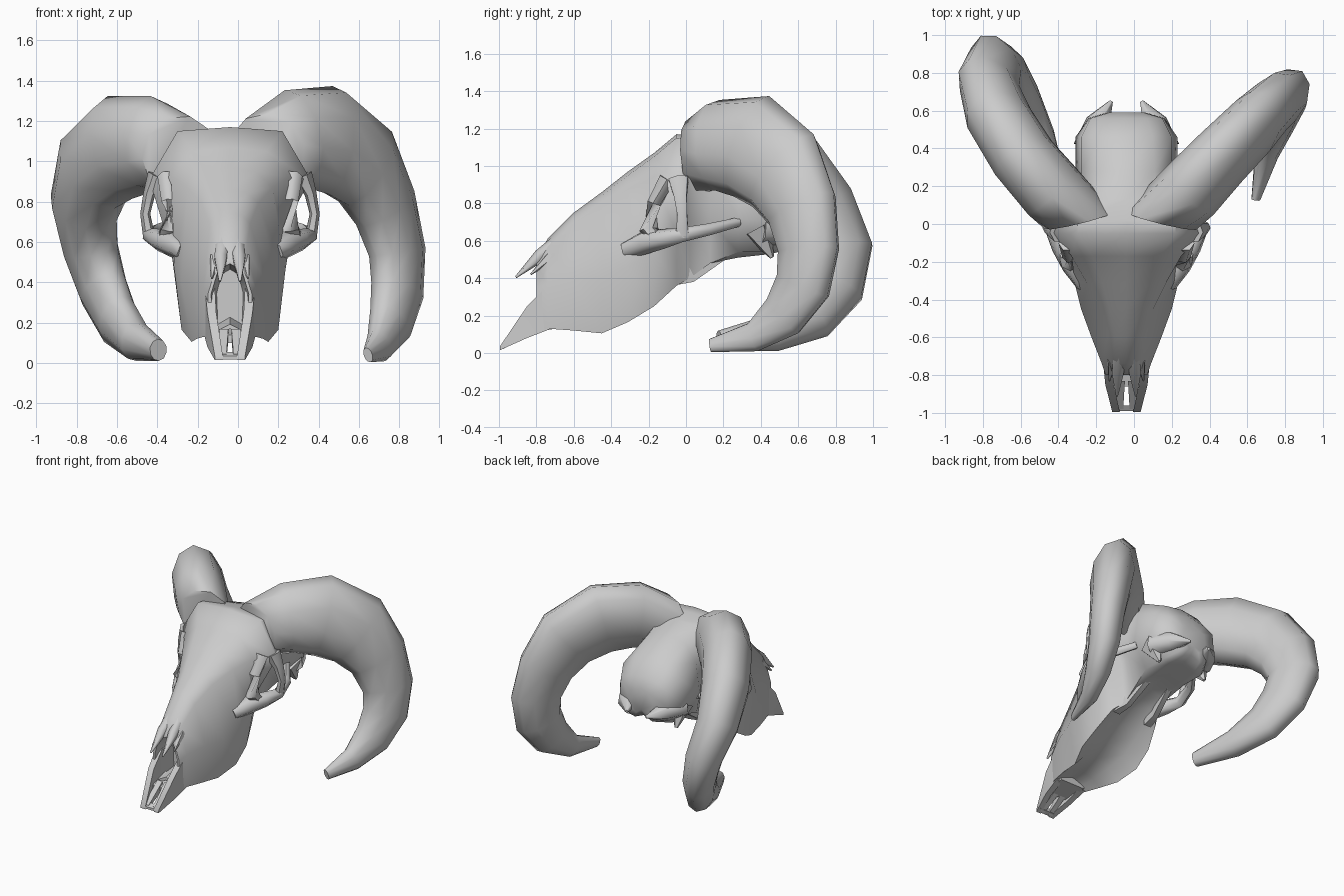
import bpy, bmesh
from math import cos, sin, pi, radians
from mathutils import Vector

CX = -0.04  # the skull sits slightly left of centre


def loft(name, rings, angle=50):
    """Skin closed rings of equal length into a capped solid."""
    bm = bmesh.new()
    vs = [[bm.verts.new(p) for p in ring] for ring in rings]
    n = len(vs[0])
    for a, b in zip(vs, vs[1:]):
        for i in range(n):
            j = (i + 1) % n
            bm.faces.new((a[i], a[j], b[j], b[i]))
    bm.faces.new(vs[0][::-1])
    bm.faces.new(vs[-1])
    bmesh.ops.recalc_face_normals(bm, faces=bm.faces)
    me = bpy.data.meshes.new(name)
    bm.to_mesh(me)
    bm.free()
    ob = bpy.data.objects.new(name, me)
    bpy.context.collection.objects.link(ob)
    bpy.ops.object.select_all(action='DESELECT')
    ob.select_set(True)
    bpy.context.view_layer.objects.active = ob
    bpy.ops.object.shade_smooth_by_angle(angle=radians(angle))
    return ob


def sweep(name, path, centre, sides=10, base_dir=None):
    """Oval tube; path rows are x, y, z, radius away from centre, radius across."""
    pts = [Vector(p[:3]) for p in path]
    rings = []
    for i, p in enumerate(pts):
        t = pts[min(i + 1, len(pts) - 1)] - pts[max(i - 1, 0)]
        if i == 0 and base_dir:
            t = Vector(base_dir)
        t.normalize()
        out = p - Vector(centre)
        out = (out - t * out.dot(t)).normalized()
        side = t.cross(out)
        a, b = path[i][3:5]
        rings.append([p + out * a * cos(2 * pi * k / sides) + side * b * sin(2 * pi * k / sides)
                      for k in range(sides)])
    return loft(name, rings, 60)


def bone(name, s, path, sides=6):
    """Round bone on side s; path rows are x, y, z, radius."""
    rows = [(CX + s * x, y, z, r, r) for x, y, z, r in path]
    return sweep(name, rows, (CX, 0.15, 3.0), sides)


def boxes(name, rows):
    """Bar made of rectangles: x, y, half width, low z, high z."""
    return loft(name, [[Vector((x - w, y, lo)), Vector((x + w, y, lo)),
                        Vector((x + w, y, hi)), Vector((x - w, y, hi))]
                       for x, y, w, lo, hi in rows], 35)


# skull: sections of y, top z, crown w, brow w/z, cheek w/z, lower w/z, palate z
sections = [
    (-0.80, 0.51, 0.04, 0.07, 0.47, 0.11, 0.34, 0.10, 0.12, 0.17),
    (-0.74, 0.61, 0.05, 0.08, 0.56, 0.13, 0.37, 0.13, 0.13, 0.18),
    (-0.60, 0.75, 0.06, 0.10, 0.69, 0.185, 0.40, 0.165, 0.12, 0.19),
    (-0.45, 0.86, 0.09, 0.14, 0.79, 0.24, 0.40, 0.19, 0.105, 0.22),
    (-0.31, 0.97, 0.13, 0.21, 0.87, 0.275, 0.46, 0.24, 0.165, 0.28),
    (-0.17, 1.07, 0.18, 0.29, 0.92, 0.29, 0.55, 0.23, 0.25, 0.36),
    (-0.05, 1.17, 0.26, 0.40, 0.91, 0.25, 0.64, 0.19, 0.36, 0.44),
    (0.02, 1.16, 0.26, 0.36, 0.93, 0.17, 0.70, 0.14, 0.40, 0.47),
    (0.13, 1.14, 0.16, 0.22, 0.98, 0.20, 0.70, 0.14, 0.48, 0.51),
    (0.28, 1.08, 0.15, 0.24, 0.94, 0.27, 0.72, 0.17, 0.54, 0.54),
    (0.46, 0.99, 0.14, 0.24, 0.88, 0.27, 0.70, 0.17, 0.54, 0.56),
    (0.56, 0.88, 0.11, 0.19, 0.82, 0.20, 0.70, 0.12, 0.57, 0.59),
    (0.59, 0.80, 0.05, 0.09, 0.77, 0.10, 0.70, 0.07, 0.63, 0.64),
]
rings = []
for y, zt, wt, wb, zb, wc, zc, wl, zl, zp in sections:
    half = [(wt, zt - 0.02), (wb, zb), (wc, zc), (wl, zl), (wl * 0.6, zp - 0.03)]
    ring = [(0, zt)] + half + [(0, zp)] + [(-x, z) for x, z in reversed(half)]
    rings.append([Vector((CX + x, y, z)) for x, z in ring])
# nasal cavity folded in behind the muzzle opening
mid = Vector((CX, -0.62, 0.36))
cavity = [Vector((CX + (p.x - CX) * 0.6, mid.y, mid.z + (p.z - mid.z) * 0.7)) for p in rings[0]]
lip = [Vector((CX + (p.x - CX) * 0.85, p.y, mid.z + (p.z - mid.z) * 0.88)) for p in rings[0]]
loft("skull", [cavity, lip] + rings, 55)

# paired bones
for s, tag in ((1, "right"), (-1, "left")):
    bone("nasal_bone_" + tag, s, [(0.035, -0.66, 0.62, 0.035), (0.045, -0.78, 0.52, 0.036),
                                  (0.05, -0.91, 0.405, 0.006)])
    bone("nasal_spur_" + tag, s, [(0.075, -0.72, 0.52, 0.03), (0.09, -0.83, 0.42, 0.005)], 5)
    boxes("premaxilla_" + tag, [(CX + s * 0.10, -0.72, 0.025, 0.13, 0.38),
                                (CX + s * 0.09, -0.85, 0.022, 0.08, 0.25),
                                (CX + s * 0.055, -0.995, 0.02, 0.015, 0.035)])
    boxes("palate_bar_" + tag, [(CX + s * 0.03, -0.83, 0.022, 0.11, 0.17),
                                (CX + s * 0.035, -0.98, 0.018, 0.02, 0.045)])
    bone("cheek_arch_" + tag, s, [(0.22, -0.32, 0.55, 0.05), (0.28, -0.22, 0.59, 0.065),
                                  (0.345, -0.12, 0.61, 0.055), (0.395, -0.03, 0.63, 0.04),
                                  (0.36, 0.12, 0.66, 0.032), (0.25, 0.28, 0.70, 0.025)])
    # front and back rims of the eye socket
    bone("eye_socket_front_" + tag, s, [(0.31, -0.10, 0.93, 0.05), (0.30, -0.17, 0.80, 0.04),
                                        (0.30, -0.20, 0.66, 0.05), (0.33, -0.14, 0.60, 0.04)])
    sweep("eye_socket_bar_" + tag,
          [(CX + s * 0.36, -0.04, 0.93, 0.05, 0.06), (CX + s * 0.40, -0.03, 0.84, 0.03, 0.04),
           (CX + s * 0.42, -0.02, 0.74, 0.025, 0.03), (CX + s * 0.40, -0.02, 0.62, 0.03, 0.04)],
          (CX, 0, 0.75), 6)
    # jagged lower back of the braincase
    bone("nape_wing_" + tag, s, [(0.20, 0.40, 0.66, 0.09), (0.15, 0.54, 0.65, 0.07),
                                 (0.08, 0.65, 0.63, 0.01)])
    sweep("jaw_spur_" + tag,
          [(CX + s * 0.19, 0.38, 0.66, 0.09, 0.08), (CX + s * 0.2, 0.46, 0.51, 0.012, 0.012)],
          (CX, 0.3, 0.6), 5)
    boxes("throat_plate_" + tag, [(CX + s * 0.14, -0.07, 0.03, 0.36, 0.6),
                                  (CX + s * 0.12, 0.04, 0.02, 0.38, 0.6),
                                  (CX + s * 0.09, 0.24, 0.02, 0.52, 0.6)])
boxes("palate_floor", [(CX, -0.70, 0.10, 0.13, 0.18), (CX, -0.86, 0.085, 0.10, 0.14)])
boxes("muzzle_tip", [(CX, -0.96, 0.07, 0.03, 0.055), (CX, -0.99, 0.06, 0.018, 0.035)])

# horns: the two differ, so each has its own path
sweep("horn_right", [
    (0.14, 0.02, 1.04, 0.20, 0.20), (0.29, 0.17, 1.11, 0.25, 0.175),
    (0.46, 0.35, 1.105, 0.285, 0.16), (0.63, 0.52, 0.975, 0.265, 0.15),
    (0.73, 0.62, 0.77, 0.215, 0.135), (0.79, 0.655, 0.55, 0.185, 0.12),
    (0.79, 0.625, 0.36, 0.17, 0.11), (0.755, 0.52, 0.20, 0.14, 0.09),
    (0.70, 0.36, 0.085, 0.085, 0.06), (0.645, 0.13, 0.04, 0.038, 0.022)],
    (0.5, 0.22, 0.55), 10, (0.25, 1, 0.1))
sweep("horn_left", [
    (-0.29, 0.02, 1.03, 0.20, 0.19), (-0.43, 0.17, 1.085, 0.24, 0.18),
    (-0.585, 0.35, 1.07, 0.265, 0.175), (-0.715, 0.56, 0.96, 0.245, 0.17),
    (-0.765, 0.72, 0.77, 0.215, 0.15), (-0.73, 0.825, 0.56, 0.19, 0.13),
    (-0.67, 0.79, 0.37, 0.18, 0.115), (-0.595, 0.67, 0.21, 0.15, 0.10),
    (-0.50, 0.46, 0.105, 0.10, 0.085), (-0.395, 0.18, 0.065, 0.055, 0.045)],
    (-0.5, 0.32, 0.55), 10, (-0.25, 1, 0.1))
